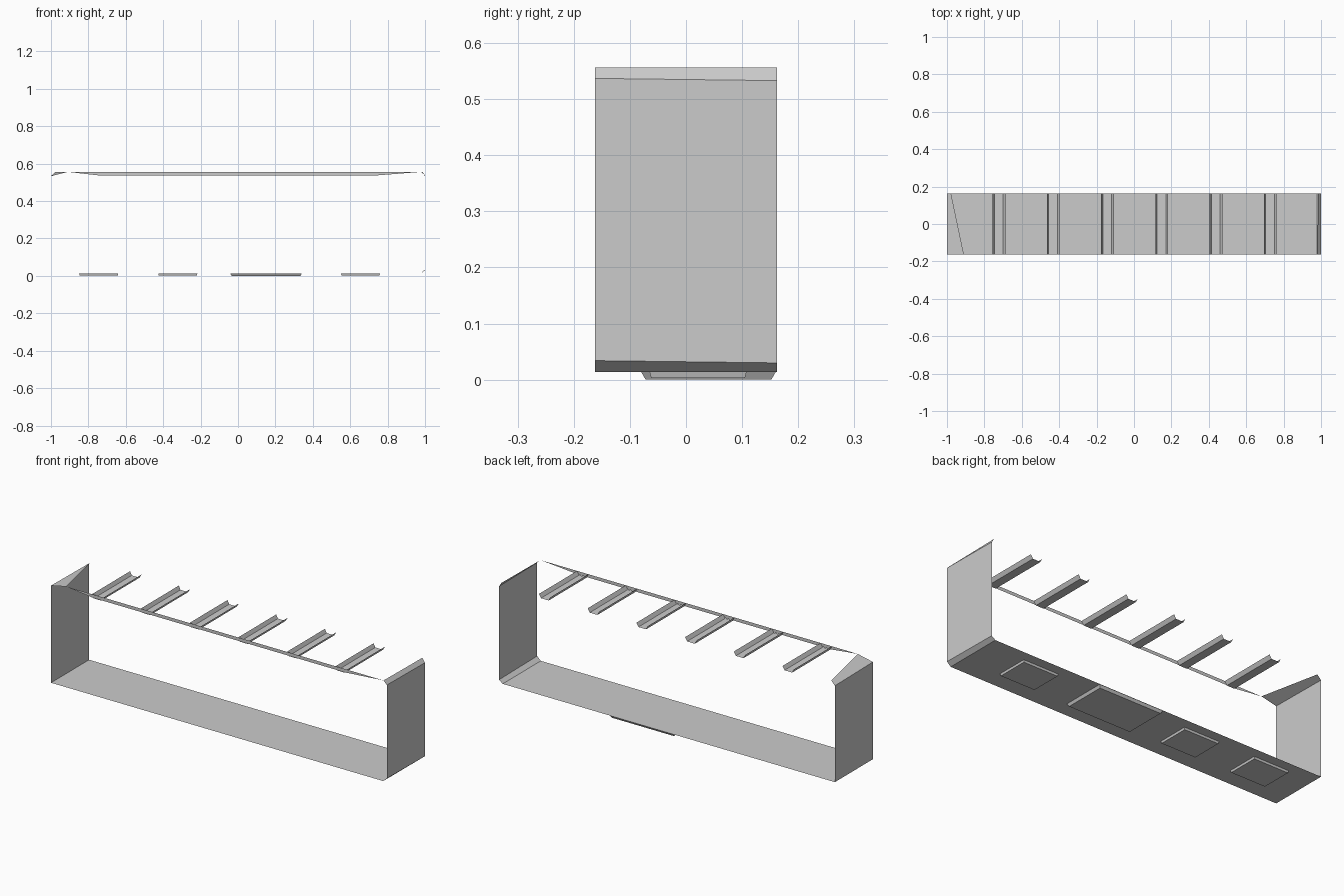
import bpy, bmesh

if "Cube" in bpy.data.objects:
    bpy.data.objects.remove(bpy.data.objects["Cube"])

Y = 0.162      # half depth
TOP, FLOOR = 0.556, 0.014


def mesh_object(name, verts, faces):
    me = bpy.data.meshes.new(name)
    me.from_pydata(verts, [], faces)
    me.update()
    ob = bpy.data.objects.new(name, me)
    bpy.context.collection.objects.link(ob)
    return ob


def sheet(name, front, back=None):
    """Sheet metal strip: an x-z profile at the front joined to one at the back."""
    back = back or front
    n = len(front)
    verts = [(x, -Y, z) for x, z in front] + [(x, Y, z) for x, z in back]
    faces = [(i, i + 1, n + i + 1, n + i) for i in range(n - 1)]
    return mesh_object(name, verts, faces)


def foot_pad(name, x0, x1, y0, y1, z0, inset):
    """Shallow tapered pad pressed out of the underside of the floor."""
    i = inset
    verts = [(x0, y0, FLOOR), (x1, y0, FLOOR), (x1, y1, FLOOR), (x0, y1, FLOOR),
             (x0 + i, y0 + i, z0), (x1 - i, y0 + i, z0),
             (x1 - i, y1 - i, z0), (x0 + i, y1 - i, z0)]
    faces = [(7, 6, 5, 4)] + [(k, (k + 1) % 4, 4 + (k + 1) % 4, 4 + k) for k in range(4)]
    return mesh_object(name, verts, faces)


# Floor and end walls: one folded sheet, with chamfered corners
sheet("tray_shell",
      [(-0.91, TOP), (-1, 0.537), (-1, FLOOR), (0.978, FLOOR), (1, 0.034), (1, 0.537), (0.98, TOP)],
      [(-0.978, TOP), (-1, 0.533), (-1, FLOOR), (0.978, FLOOR), (1, 0.030), (1, 0.533), (0.985, TOP)])

# Thin rail along the front top edge, tapering at both ends
rail = [(-0.91, TOP), (-0.75, 0.538), (0.75, 0.538), (0.98, TOP)]
mesh_object("front_rail", [(x, -Y, z) for x, z in rail], [(0, 1, 2, 3)])

# Six channel-shaped cross beams
for k in range(6):
    x = -0.722 + 0.29 * k
    sheet(f"cross_beam_{k + 1}",
          [(x - 0.034, TOP), (x - 0.024, 0.536), (x + 0.022, 0.536), (x + 0.034, TOP)])

# Raised pads underneath: three small ones and one large one
for k, x in enumerate((-0.745, -0.322, 0.655)):
    foot_pad(f"small_pad_{k + 1}", x - 0.105, x + 0.105, -0.065, 0.108, 0.003, 0.003)
foot_pad("large_pad", -0.042, 0.342, -0.08, 0.16, 0.0, 0.008)
